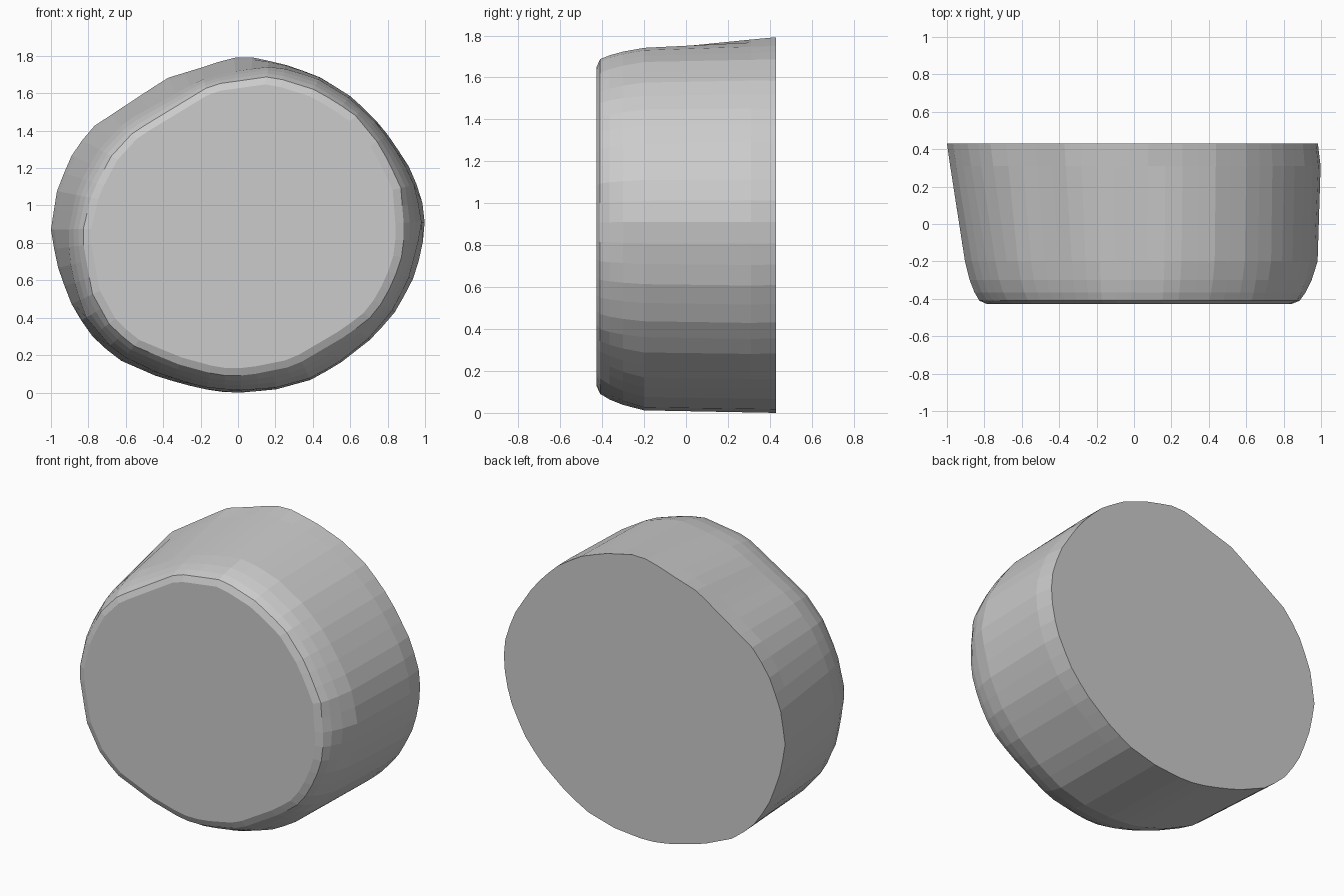
import bpy, bmesh, math

if "Cube" in bpy.data.objects:
    bpy.data.objects.remove(bpy.data.objects["Cube"])

CZ, N = 0.9, 60

# Key cross-sections as (x, z) points, counter-clockwise
BACK = [(.985, .9), (.97, 1.05), (.9, 1.22), (.77, 1.42), (.62, 1.58), (.45, 1.69),
        (.28, 1.755), (.09, 1.80), (.03, 1.805), (-.05, 1.795), (-.2, 1.745), (-.38, 1.69),
        (-.79, 1.42), (-.9, 1.26), (-.97, 1.08), (-1, .88), (-.97, .7),
        (-.9, .5), (-.8, .33), (-.65, .19), (-.42, .09), (-.2, .03), (-.03, .005),
        (.2, .025), (.4, .08), (.55, .17), (.7, .29), (.82, .42), (.92, .6), (.97, .76)]
MID = [(.985, .9), (.95, 1.1), (.88, 1.25), (.75, 1.44), (.6, 1.58), (.42, 1.69), (.2, 1.755),
       (0, 1.73), (-.2, 1.68), (-.6, 1.46), (-.75, 1.3), (-.86, 1.1), (-.91, .85), (-.89, .65),
       (-.82, .42), (-.65, .22), (-.42, .11), (-.2, .04), (0, .02), (.2, .035),
       (.4, .09), (.55, .18), (.7, .3), (.82, .44), (.91, .61)]
FRONT = [(.89, .86), (.87, 1.11), (.76, 1.33), (.62, 1.5), (.42, 1.625), (.18, 1.7),
         (-.14, 1.655), (-.56, 1.4), (-.68, 1.27), (-.78, 1.08), (-.835, .85), (-.78, .54),
         (-.68, .36), (-.56, .26), (-.32, .16), (-.1, .1), (.05, .1), (.3, .15),
         (.59, .32), (.72, .42), (.79, .52), (.87, .7)]


def radii(points):
    """Resample an outline as N radii around the centre."""
    pts = [(x, z - CZ) for x, z in points]
    out = []
    for i in range(N):
        a = 2 * math.pi * i / N + .02
        c, s = math.cos(a), math.sin(a)
        best = 0
        for (x0, z0), (x1, z1) in zip(pts, pts[1:] + pts[:1]):
            dx, dz = x1 - x0, z1 - z0
            d = c * dz - s * dx
            if abs(d) < 1e-9:
                continue
            r = (x0 * dz - z0 * dx) / d
            t = (x0 * s - z0 * c) / d
            if r > 0 and -1e-6 <= t <= 1 + 1e-6:
                best = max(best, r)
        out.append(best)
    return out


def blend(a, b, t):
    return [p + (q - p) * t for p, q in zip(a, b)]


back, mid, front = radii(BACK), radii(MID), radii(FRONT)
# Slight bulge on the right just ahead of the back edge
belly = [r + .015 * max(0, math.cos(2 * math.pi * i / N)) ** 4
         for i, r in enumerate(blend(back, mid, .18))]
rings = [(.43, back), (.31, belly), (-.2, mid), (-.3, blend(mid, front, .33)),
         (-.365, blend(mid, front, .66)), (-.41, front), (-.428, [r * .95 for r in front])]

# Loft the rings and cap both ends
bm = bmesh.new()
loops = []
for y, rr in rings:
    loops.append([bm.verts.new((r * math.cos(2 * math.pi * i / N + .02), y,
                                CZ + r * math.sin(2 * math.pi * i / N + .02)))
                  for i, r in enumerate(rr)])
for a, b in zip(loops, loops[1:]):
    for i in range(N):
        j = (i + 1) % N
        bm.faces.new((a[i], a[j], b[j], b[i]))
bm.faces.new(loops[0])
bm.faces.new(loops[-1])
bmesh.ops.recalc_face_normals(bm, faces=bm.faces)
low = min(v.co.z for v in bm.verts)
for v in bm.verts:
    v.co.z -= low
mesh = bpy.data.meshes.new("rounded_block")
bm.to_mesh(mesh)
bm.free()
obj = bpy.data.objects.new("rounded_block", mesh)
bpy.context.collection.objects.link(obj)
